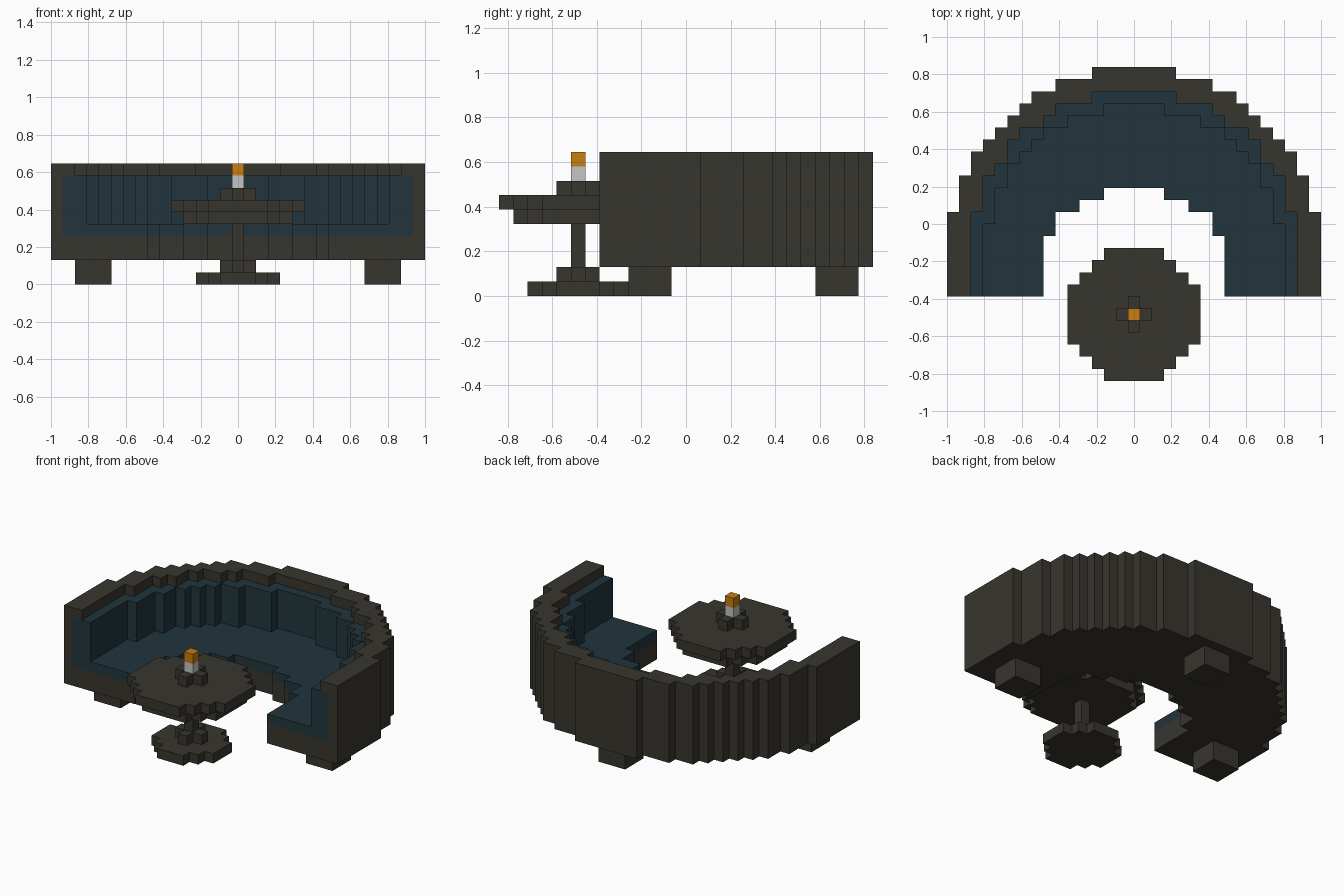
import bpy
import bmesh
import math

if "Cube" in bpy.data.objects:
    bpy.data.objects.remove(bpy.data.objects["Cube"], do_unlink=True)

U = 2 / 31            # one block
SOFA_Y = -2.5         # centre of the sofa's curve, in blocks
TABLE_Y = -7.5        # centre of the table, in blocks
FRONT = -3.5          # front ends of the arms, relative to the sofa centre


def material(name, rgb):
    m = bpy.data.materials.new(name)
    m.use_nodes = True
    m.diffuse_color = (*rgb, 1)
    m.node_tree.nodes["Principled BSDF"].inputs["Base Color"].default_value = (*rgb, 1)
    return m


BROWN = material("dark_brown_wood", (0.039, 0.036, 0.027))
BLUE = material("dark_blue_cushion", (0.015, 0.035, 0.045))
WHITE = material("candle_white", (0.56, 0.56, 0.56))
ORANGE = material("flame_orange", (0.58, 0.21, 0.006))


def prism(name, outline, z0, z1, mat, cx=0.0, cy=0.0):
    """Extrude an outline given in blocks, between two block heights."""
    bm = bmesh.new()
    base = bm.faces.new([bm.verts.new(((x + cx) * U, (y + cy) * U, z0 * U)) for x, y in outline])
    top = bmesh.ops.extrude_face_region(bm, geom=[base])
    verts = [e for e in top["geom"] if isinstance(e, bmesh.types.BMVert)]
    bmesh.ops.translate(bm, vec=(0, 0, (z1 - z0) * U), verts=verts)
    bmesh.ops.recalc_face_normals(bm, faces=bm.faces)
    mesh = bpy.data.meshes.new(name)
    bm.to_mesh(mesh)
    bm.free()
    mesh.materials.append(mat)
    obj = bpy.data.objects.new(name, mesh)
    bpy.context.collection.objects.link(obj)
    return obj


def steps(heights):
    """Stepped line, left to right, over symmetric column heights."""
    n = len(heights) - 1
    line = []
    for i in range(-n, n + 1):
        h = heights[abs(i)]
        if line and line[-1][1] == h:
            line[-1] = (i + 0.5, h)
        else:
            line += [(i - 0.5, h), (i + 0.5, h)]
    return line


def arc(radius):
    """Column heights of a blocky half disc."""
    return [math.floor(math.sqrt(radius ** 2 - i * i)) + 0.5 for i in range(int(radius) + 1)]


def disc(radius):
    upper = steps(arc(radius))
    return upper + [(x, -y) for x, y in reversed(upper)]


def horseshoe(outer, inner):
    a, b = steps(outer), steps(inner)
    return ([(a[0][0], FRONT)] + a + [(a[-1][0], FRONT), (b[-1][0], FRONT)]
            + b[::-1] + [(b[0][0], FRONT)])


def box(w, d):
    return [(-w / 2, -d / 2), (w / 2, -d / 2), (w / 2, d / 2), (-w / 2, d / 2)]


# Curved sofa
leg_space = [5.5, 5.5, 5.5, 4.5, 4.5, 3.5, 3.5, 1.5]
outside, lining, rim = arc(15.5), arc(14.5), arc(13.5)
cushion = arc(12.25)
for name, outer, inner, z0, z1, mat in (
        ("sofa_base", outside, leg_space, 2, 4, BROWN),
        ("sofa_seat", lining, leg_space, 4, 5, BLUE),
        ("sofa_backrest", lining, cushion, 5, 9, BLUE),
        ("sofa_shell", outside, lining, 4, 9, BROWN),
        ("sofa_top_rim", outside, rim, 9, 10, BROWN)):
    prism(name, horseshoe(outer, inner), z0, z1, mat, 0, SOFA_Y)

# Sofa feet
for name, x, y in (("left_foot", 12, -2.5), ("right_foot", -12, -2.5), ("back_foot", 0, 10.5)):
    prism(name, box(3, 3), 0, 2, BROWN, x, y)

# Round pedestal table
for name, radius, z0, z1 in (
        ("table_base", 3.5, 0, 1),
        ("table_base_collar", 1, 1, 2),
        ("table_underside", 4.5, 5, 6),
        ("table_top", 5.5, 6, 7),
        ("candle_holder", 1, 7, 8)):
    prism(name, disc(radius), z0, z1, BROWN, 0, TABLE_Y)
prism("table_post", box(1, 1), 2, 5, BROWN, 0, TABLE_Y)

# Candle
prism("candle", box(1, 1), 8, 9, WHITE, 0, TABLE_Y)
prism("candle_flame", box(1, 1), 9, 10, ORANGE, 0, TABLE_Y)
